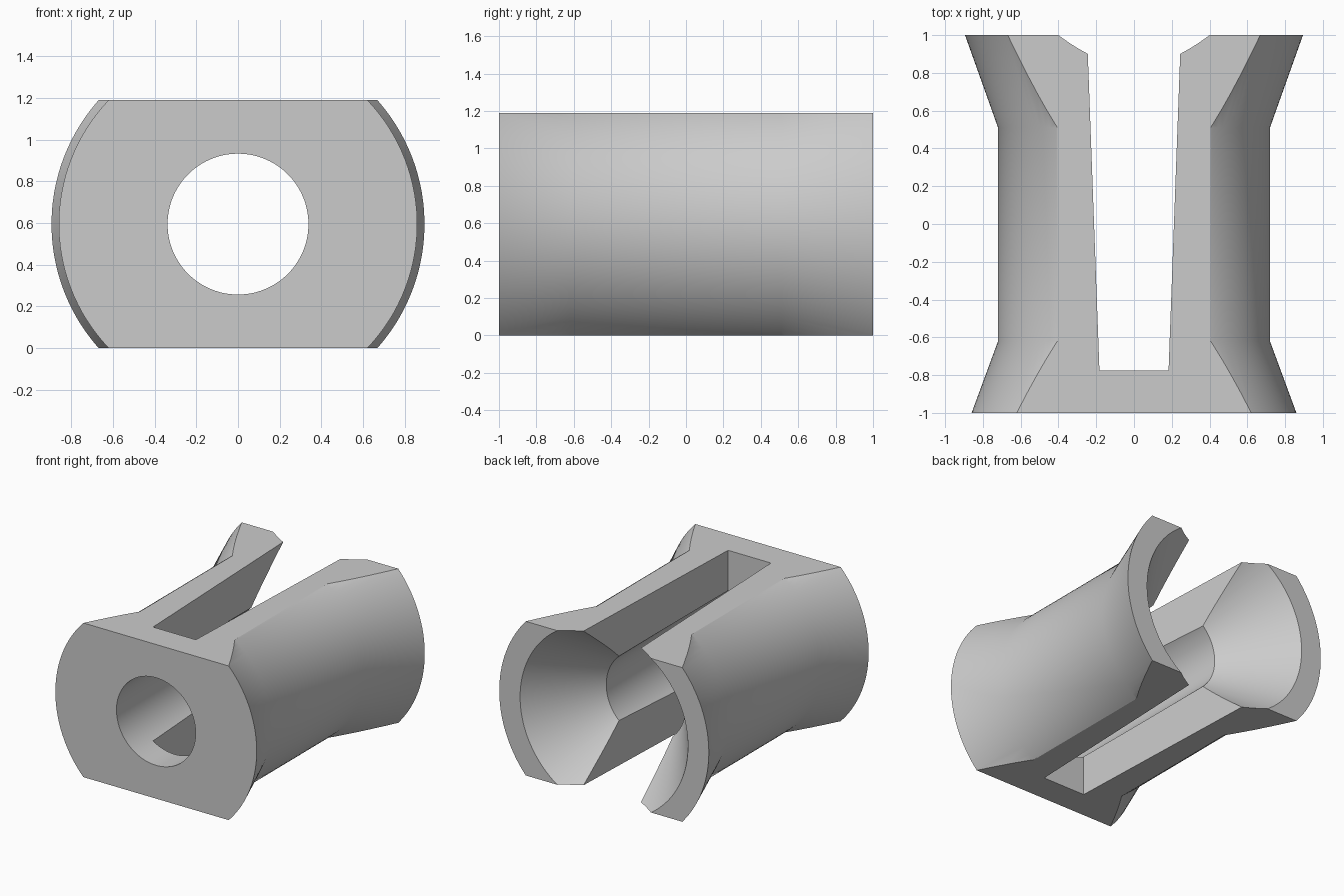
import bpy
import bmesh
from math import sin, cos, tau, radians

cube = bpy.data.objects.get("Cube")
if cube:
    bpy.data.objects.remove(cube, do_unlink=True)

HALF_HEIGHT = 0.595
SEGMENTS = 128

grey = bpy.data.materials.new("plain grey")
grey.use_nodes = True
grey.diffuse_color = (0.6, 0.6, 0.6, 1)
grey.node_tree.nodes["Principled BSDF"].inputs["Base Color"].default_value = (0.6, 0.6, 0.6, 1)


def finish(name, bm):
    bmesh.ops.recalc_face_normals(bm, faces=bm.faces)
    mesh = bpy.data.meshes.new(name)
    bm.to_mesh(mesh)
    bm.free()
    mesh.materials.append(grey)
    obj = bpy.data.objects.new(name, mesh)
    bpy.context.collection.objects.link(obj)
    return obj


def lathe(name, profile):
    """Revolve a closed (radius, y) profile about the lengthwise axis."""
    bm = bmesh.new()
    rings = []
    for i in range(SEGMENTS):
        a = tau * (i + 0.5) / SEGMENTS
        rings.append([bm.verts.new((r * cos(a), y, HALF_HEIGHT + r * sin(a)))
                      for r, y in profile])
    n = len(profile)
    for i, ring in enumerate(rings):
        after = rings[(i + 1) % SEGMENTS]
        for j in range(n):
            k = (j + 1) % n
            bm.faces.new((ring[j], ring[k], after[k], after[j]))
    return finish(name, bm)


def prism(name, outline, low, high):
    """Extrude an (x, y) outline vertically."""
    bm = bmesh.new()
    face = bm.faces.new([bm.verts.new((x, y, low)) for x, y in outline])
    top = bmesh.ops.extrude_face_region(bm, geom=[face])["geom"]
    for v in top:
        if isinstance(v, bmesh.types.BMVert):
            v.co.z = high
    return finish(name, bm)


# Waisted outer wall with a straight bore that flares into a cone at the back
body = lathe("clamp_body", [
    (0.86, -1), (0.72, -0.62), (0.72, 0.51), (0.895, 1),
    (0.717, 1), (0.338, 0.49), (0.338, -1)])

# Block that trims the body to flat top and bottom
flats = prism("flat_trim_cutter", [(-2, -2), (2, -2), (2, 2), (-2, 2)], 0, 2 * HALF_HEIGHT)

# Tapered slot, open at the back
slot = prism("slot_cutter", [(-0.183, -0.775), (0.183, -0.775), (0.252, 1.1), (-0.252, 1.1)], -1, 3)

for cutter, operation in ((flats, 'INTERSECT'), (slot, 'DIFFERENCE')):
    cutter.hide_render = True
    mod = body.modifiers.new(cutter.name, 'BOOLEAN')
    mod.object = cutter
    mod.operation = operation
    mod.solver = 'EXACT'

# Apply the cuts, then smooth the round walls
bpy.ops.object.select_all(action='DESELECT')
body.select_set(True)
bpy.context.view_layer.objects.active = body
for mod in list(body.modifiers):
    bpy.ops.object.modifier_apply(modifier=mod.name)
bpy.ops.object.shade_smooth_by_angle(angle=radians(30))
for cutter in (flats, slot):
    bpy.data.objects.remove(cutter, do_unlink=True)
